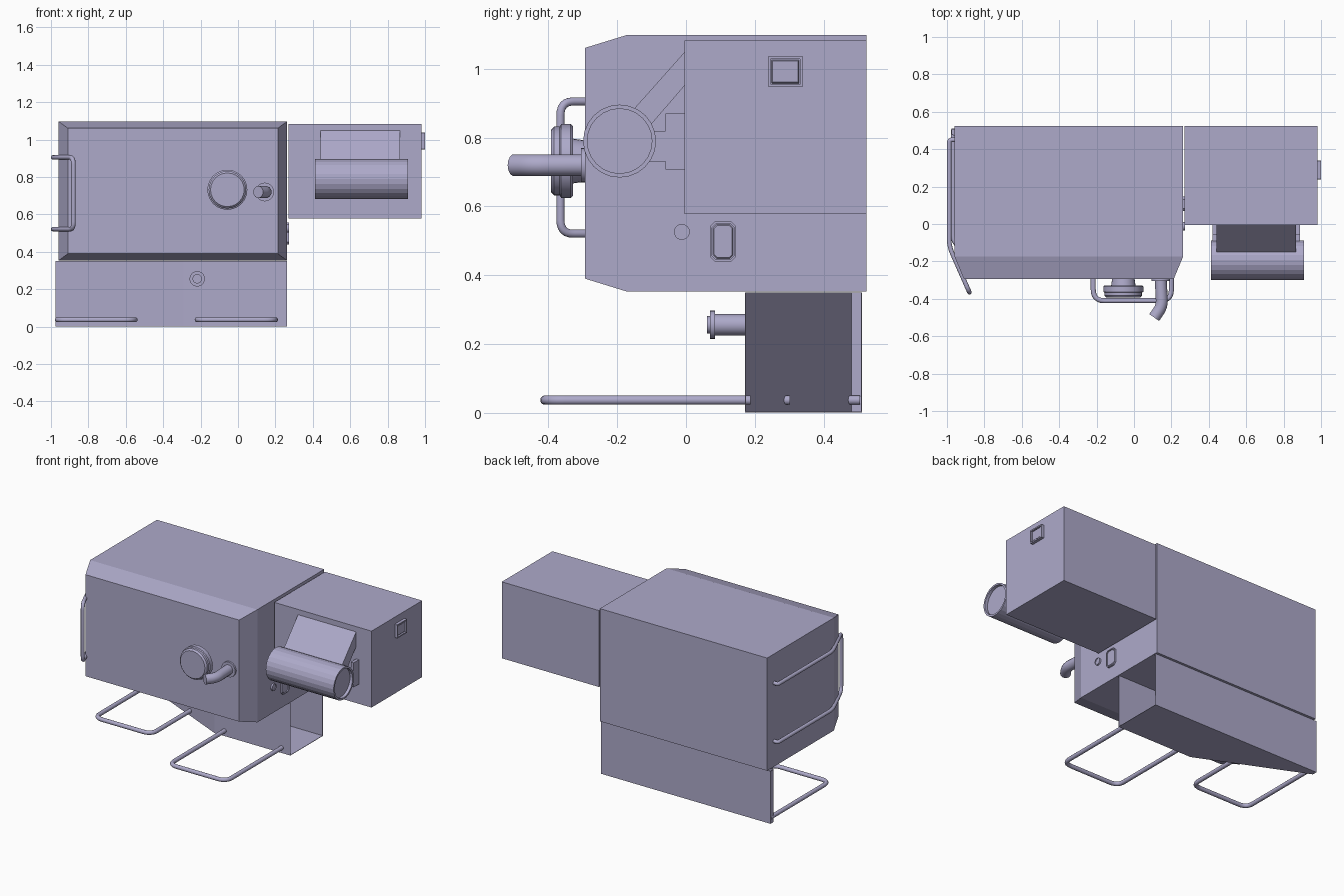
import bpy, bmesh, math
from mathutils import Vector

cube = bpy.data.objects.get("Cube")
if cube:
    bpy.data.objects.remove(cube, do_unlink=True)

# Lavender grey paint shared by every part
COLOUR = (0.42, 0.40, 0.59, 1)
paint = bpy.data.materials.new("lavender_grey")
paint.use_nodes = True
paint.diffuse_color = COLOUR
paint.node_tree.nodes["Principled BSDF"].inputs["Base Color"].default_value = COLOUR


def add_object(name, data):
    data.materials.append(paint)
    obj = bpy.data.objects.new(name, data)
    bpy.context.collection.objects.link(obj)
    bpy.ops.object.select_all(action='DESELECT')
    obj.select_set(True)
    bpy.context.view_layer.objects.active = obj
    return obj


def finish(name, bm, smooth=False):
    bmesh.ops.recalc_face_normals(bm, faces=bm.faces[:])
    mesh = bpy.data.meshes.new(name)
    bm.to_mesh(mesh)
    bm.free()
    obj = add_object(name, mesh)
    if smooth:
        bpy.ops.object.shade_smooth_by_angle(angle=math.radians(35))
    return obj


def loft(name, rings, smooth=False):
    """Skin closed rings of points and cap both ends."""
    bm = bmesh.new()
    loops = [[bm.verts.new(p) for p in ring] for ring in rings]
    for a, b in zip(loops, loops[1:]):
        for i in range(len(a)):
            j = (i + 1) % len(a)
            bm.faces.new((a[i], a[j], b[j], b[i]))
    bm.faces.new(loops[0])
    bm.faces.new(loops[-1])
    return finish(name, bm, smooth)


def box(name, x, y, z):
    return loft(name, [[(x[0], y[0], h), (x[1], y[0], h),
                        (x[1], y[1], h), (x[0], y[1], h)] for h in z])


def turned(name, profile, origin, axis, segments=24, smooth=True):
    """Revolve (distance, radius) pairs around an axis through origin."""
    turn = Vector((0, 0, 1)).rotation_difference(Vector(axis)).to_matrix()
    angles = [math.tau * i / segments for i in range(segments)]
    rings = [[Vector(origin) + turn @ Vector((r * math.cos(a), r * math.sin(a), d))
              for a in angles] for d, r in profile]
    return loft(name, rings, smooth)


def tube(name, points, radius, bend=0.05, steps=6):
    """Round bar along a path with rounded corners."""
    pts = [Vector(p) for p in points]
    path = [pts[0]]
    for a, b, c in zip(pts, pts[1:], pts[2:]):
        r = min(bend, (a - b).length / 2.1, (c - b).length / 2.1)
        p, q = b + (a - b).normalized() * r, b + (c - b).normalized() * r
        for i in range(steps + 1):
            t = i / steps
            path.append(p * (1 - t) ** 2 + b * 2 * t * (1 - t) + q * t * t)
    path.append(pts[-1])
    curve = bpy.data.curves.new(name, 'CURVE')
    curve.dimensions = '3D'
    curve.bevel_depth = radius
    curve.bevel_resolution = 5
    curve.use_fill_caps = True
    spline = curve.splines.new('POLY')
    spline.points.add(len(path) - 1)
    for sp, p in zip(spline.points, path):
        sp.co = (*p, 1)
    add_object(name, curve)
    bpy.ops.object.convert(target='MESH')
    bpy.ops.object.shade_smooth_by_angle(angle=math.radians(35))


def side_switch(name, x, y, z, rim, depth, corner):
    """Framed rocker on a face that looks towards +x."""
    def ring(h, inset):
        cut = max(corner - inset * 0.5, 0.001)
        a, b, c, d = y[0] + inset, y[1] - inset, z[0] + inset, z[1] - inset
        return [(h, a + cut, c), (h, b - cut, c), (h, b, c + cut), (h, b, d - cut),
                (h, b - cut, d), (h, a + cut, d), (h, a, d - cut), (h, a, c + cut)]
    loft(name, [ring(x, 0), ring(x + depth, 0), ring(x + depth, rim),
                ring(x + depth * 0.4, rim), ring(x + depth * 0.4, rim + 0.003),
                ring(x + depth * 0.75, rim + 0.006)])


# Main cabinet with a bevelled front
def cabinet_ring(y, dx, dz):
    a, b, c, d = -0.96 + dx, 0.263 - dx, 0.353 + dz, 1.098 - dz
    return [(a, y, c), (b, y, c), (b, y, d), (a, y, d)]


loft("cabinet", [cabinet_ring(-0.293, 0.05, 0.037), cabinet_ring(-0.173, 0, 0),
                 cabinet_ring(0.524, 0, 0)])

# Side cabinet and its switch
box("side_cabinet", (0.269, 0.98), (-0.005, 0.524), (0.578, 1.083))
side_switch("side_cabinet_switch", 0.98, (0.238, 0.34), (0.947, 1.037), 0.008, 0.019, 0.002)

# Controls on the flank of the main cabinet
side_switch("flank_switch", 0.263, (0.07, 0.146), (0.44, 0.556), 0.006, 0.011, 0.014)
turned("flank_button", [(0, 0.023), (0.011, 0.023), (0.011, 0.018), (0.007, 0.018)],
       (0.263, -0.012, 0.526), (1, 0, 0))

# Roller with recessed ends, its sloping plate and brackets
turned("roller", [(0.02, 0.094), (0, 0.094), (0, 0.106), (0.496, 0.106),
                  (0.496, 0.094), (0.476, 0.094)],
       (0.412, -0.193, 0.79), (1, 0, 0), smooth=False)
slope = [(-0.15, 0.885), (-0.005, 1.048), (-0.005, 0.95), (-0.10, 0.84)]
loft("roller_plate", [[(x, y, z) for y, z in slope] for x in (0.442, 0.867)])
for side, x0, x1 in (("right", 0.42, 0.442), ("left", 0.867, 0.888)):
    box(f"roller_bracket_{side}", (x0, x1), (-0.06, -0.005), (0.708, 0.87))
    box(f"roller_arm_{side}", (x0, x1), (-0.13, -0.06), (0.73, 0.82))

# Front knob with a stepped rim
turned("knob", [(0, 0.06), (0.035, 0.065), (0.035, 0.1), (0.042, 0.107),
                (0.07, 0.107), (0.074, 0.1), (0.09, 0.1), (0.1, 0.09)],
       (-0.057, -0.293, 0.732), (0, -1, 0))

# Curved spout with its flange
turned("spout_flange", [(0, 0.05), (0.012, 0.05)], (0.143, -0.293, 0.72), (0, -1, 0))
tube("spout", [(0.143, -0.293, 0.72), (0.15, -0.44, 0.72), (0.108, -0.5, 0.72)],
     0.032, bend=0.06)

# Wrap-around grab rail
half = [(-0.955, 0.45), (-0.988, 0.45), (-0.988, -0.12), (-0.88, -0.365)]
tube("grab_rail", [(x, y, 0.905) for x, y in half]
     + [(x, y, 0.521) for x, y in reversed(half)], 0.012, bend=0.04)

# Hollow stand, open on the left side and on top
bm = bmesh.new()
plan = [(0.263, 0.51), (-0.975, 0.51), (-0.975, 0.48), (-0.29, 0.173), (0.263, 0.173)]
low, high = [[bm.verts.new((x, y, z)) for x, y in plan] for z in (0.003, 0.35)]
bm.faces.new(low)
for i in range(len(plan) - 1):
    bm.faces.new((low[i], low[i + 1], high[i + 1], high[i]))
stand = finish("stand", bm)
shell = stand.modifiers.new("thickness", 'SOLIDIFY')
shell.thickness = 0.004
shell.offset = 0

# Peg on the stand
turned("stand_peg", [(0, 0.031), (0.088, 0.031), (0.088, 0.041), (0.103, 0.041),
                     (0.103, 0.025), (0.112, 0.025)], (-0.218, 0.173, 0.256), (0, -1, 0))

# Floor loops
for name, x0, x1, front, end0, end1 in (
        ("floor_loop_left", -0.218, 0.2, -0.41, 0.187, 0.187),
        ("floor_loop_right", -0.966, -0.55, -0.12, 0.505, 0.302)):
    tube(name, [(x0, end0, 0.037), (x0, front, 0.037), (x1, front, 0.037),
                (x1, end1, 0.037)], 0.0135, bend=0.06)
